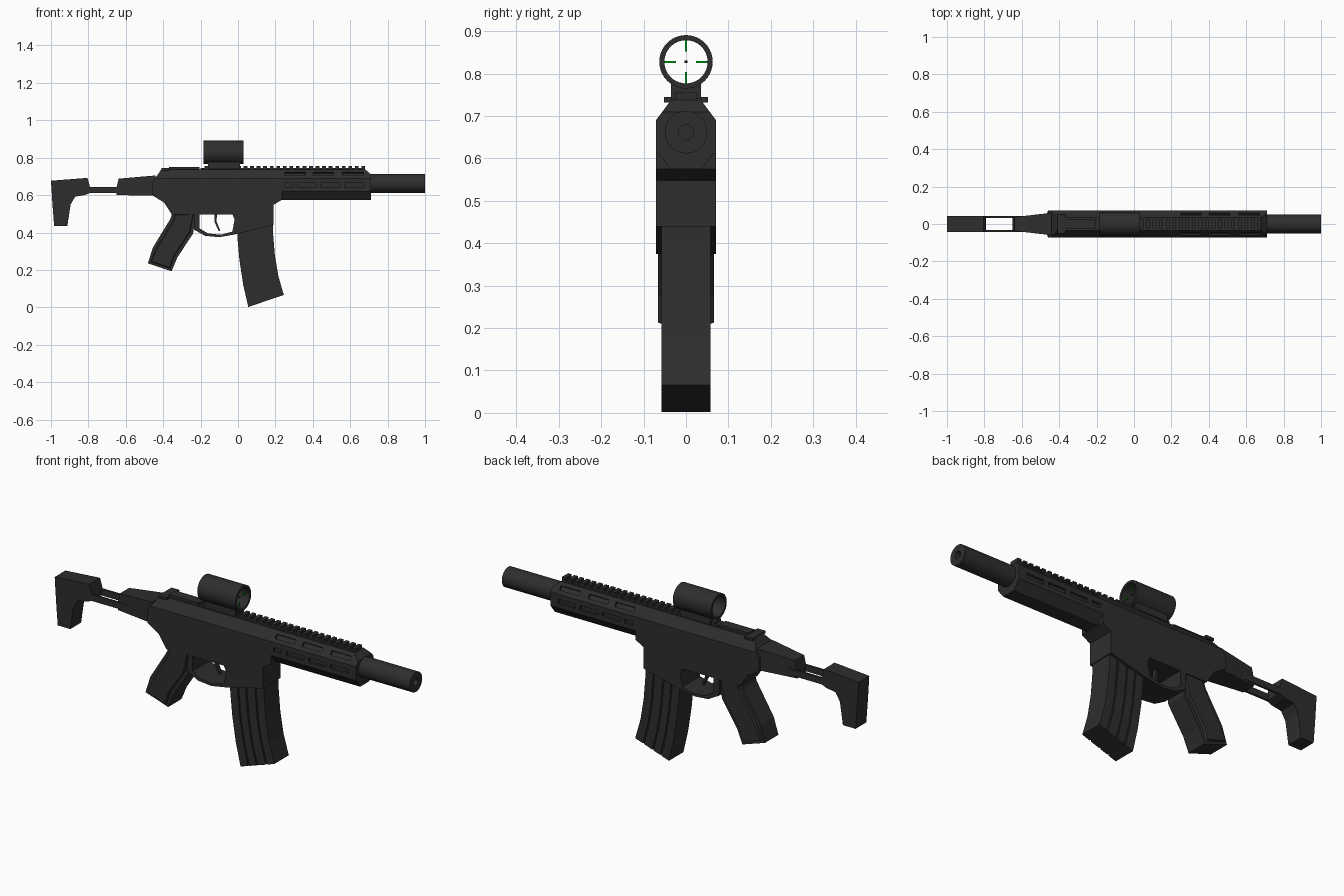
import bpy, bmesh, math
from mathutils import Matrix, Vector

if "Cube" in bpy.data.objects:
    bpy.data.objects.remove(bpy.data.objects["Cube"])


def material(name, rgb):
    m = bpy.data.materials.new(name)
    m.diffuse_color = (*rgb, 1)
    m.use_nodes = True
    m.node_tree.nodes["Principled BSDF"].inputs["Base Color"].default_value = m.diffuse_color
    return m


DARK = material("dark_metal", (0.027, 0.027, 0.027))
GREEN = material("sight_green", (0.0, 0.5, 0.01))
BLACK = material("dot_black", (0.008, 0.008, 0.008))


def finish(name, bm, mat=DARK):
    bmesh.ops.recalc_face_normals(bm, faces=bm.faces)
    me = bpy.data.meshes.new(name)
    bm.to_mesh(me)
    bm.free()
    me.materials.append(mat)
    ob = bpy.data.objects.new(name, me)
    bpy.context.collection.objects.link(ob)
    return ob


def add_prism(bm, pts, a, b, axis='y'):
    """Extrude a profile: (x, z) points along y, or (y, z) points along x."""
    place = (lambda p, t: (p[0], t, p[1])) if axis == 'y' else (lambda p, t: (t, p[0], p[1]))
    lo = [bm.verts.new(place(p, a)) for p in pts]
    hi = [bm.verts.new(place(p, b)) for p in pts]
    caps = [bm.faces.new(lo), bm.faces.new(hi)]
    n = len(pts)
    for i in range(n):
        j = (i + 1) % n
        bm.faces.new((lo[i], lo[j], hi[j], hi[i]))
    return caps


def prism(name, pts, a, b, axis='y', cuts=()):
    bm = bmesh.new()
    add_prism(bm, pts, a, b, axis)
    bmesh.ops.recalc_face_normals(bm, faces=bm.faces)
    for co, no in cuts:  # slice off sloped ends
        r = bmesh.ops.bisect_plane(bm, geom=bm.verts[:] + bm.edges[:] + bm.faces[:],
                                   plane_co=co, plane_no=no, clear_outer=True)
        bmesh.ops.holes_fill(bm, edges=[e for e in bm.edges if e.is_boundary])
    return finish(name, bm)


def add_box(bm, x, y, z, turn=None):
    """Box from (min, max) pairs, optionally turned about x through its centre."""
    c = Vector(((x[0] + x[1]) / 2, (y[0] + y[1]) / 2, (z[0] + z[1]) / 2))
    m = Matrix.Translation(c) @ Matrix.Rotation(turn or 0, 4, 'X') @ Matrix.Diagonal(
        (x[1] - x[0], y[1] - y[0], z[1] - z[0], 1))
    bmesh.ops.create_cube(bm, size=1, matrix=m)


def boxes(name, specs, mat=DARK):
    bm = bmesh.new()
    for s in specs:
        add_box(bm, *s)
    return finish(name, bm, mat)


def lathe(name, prof, zc, closed=False, steps=40):
    """Spin (x, radius) points about the x axis at height zc."""
    bm = bmesh.new()
    vs = [bm.verts.new((x, 0, zc + r)) for x, r in prof]
    es = [bm.edges.new(vs[i:i + 2]) for i in range(len(vs) - 1)]
    if closed:
        es.append(bm.edges.new((vs[-1], vs[0])))
    bmesh.ops.spin(bm, geom=vs + es, cent=(0, 0, zc), axis=(1, 0, 0),
                   angle=math.tau, steps=steps)
    bmesh.ops.remove_doubles(bm, verts=bm.verts, dist=1e-5)
    ob = finish(name, bm)
    bpy.context.view_layer.objects.active = ob
    ob.select_set(True)
    bpy.ops.object.shade_smooth_by_angle(angle=math.radians(35))
    ob.select_set(False)
    return ob


def carve(ob, cutter):
    mod = ob.modifiers.new("cut", 'BOOLEAN')
    mod.operation, mod.solver, mod.object = 'DIFFERENCE', 'EXACT', cutter
    bpy.context.view_layer.objects.active = ob
    bpy.ops.object.modifier_apply(modifier=mod.name)
    bpy.data.objects.remove(cutter)


W = 0.071  # half width of the body

# upper receiver with sloped rear
prism("upper_receiver", [(-W, .62), (W, .62), (W, .69), (.035, .738), (-.035, .738), (-W, .69)],
      -.46, .235, 'x', [((-.46, 0, .665), (-.08, 0, .055))])

# lower receiver with trigger opening
lower = prism("lower_receiver", [
    (-.46, .6), (-.395, .56), (-.353, .495), (-.235, .495), (-.235, .415), (-.175, .382),
    (-.1, .375), (-.005, .392), (.19, .44), (.19, .548), (.235, .575), (.235, .62), (-.46, .62)], -W, W)
carve(lower, prism("opening_cutter", [
    (-.205, .497), (-.03, .497), (-.018, .47), (-.03, .405), (-.09, .388), (-.16, .395), (-.205, .422)],
    -.1, .1))

# trigger
prism("trigger", [(-.125, .5), (-.112, .5), (-.115, .46), (-.095, .41), (-.103, .408), (-.125, .455)],
      -.01, .01)

# handguard with sloped nose and two rows of slots per side
guard = prism("handguard", [(-.036, .575), (.036, .575), (W, .62), (W, .69), (.035, .738),
                            (-.035, .738), (-W, .69), (-W, .62)],
              .235, .712, 'x', [((.712, 0, .71), (.03, 0, .035))])
slots = []
tilt = math.atan2(.037, .047)
for s in (-1, 1):
    for a, b in ((.25, .295), (.32, .42), (.445, .545), (.57, .67)):
        slots.append(((a, b), (s * W - .012, s * W + .012), (.642, .664)))
    for a, b in ((.25, .36), (.40, .51), (.56, .67)):
        slots.append(((a, b), (s * .053 - .012, s * .053 + .012), (.703, .725), s * tilt))
carve(guard, boxes("slot_cutter", slots))

# suppressor with bore
lathe("suppressor", [(.70, 0), (.70, .05), (1, .05), (1, .018), (.9, .018), (.9, 0)], .662)

# toothed top rail
boxes("top_rail", [((-.2, .68), (-.025, .025), (.735, .745))] +
      [((x, x + .02), (-.025, .025), (.744, .756)) for x in [-.18 + .035 * i for i in range(25)]])

# charging handle
boxes("charging_handle", [((-.41, -.365), (-.052, .052), (.732, .745)),
                          ((-.37, -.205), (-.025, .025), (.735, .751))])

# sight tube, mount and crosshair
SZ = .828
lathe("sight_tube", [(-.185, .063), (.03, .063), (.03, .051), (-.185, .051)], SZ, True)
prism("sight_mount", [(-.035, .742), (.035, .742), (.035, .782), (.02, .774), (-.02, .774), (-.035, .782)],
      -.16, .01, 'x')
X = (.006, .011)
boxes("sight_crosshair",
      [(X, sorted((s * .024, s * .052)), (SZ - .0025, SZ + .0025)) for s in (-1, 1)] +
      [(X, (-.002, .002), sorted((SZ + s * .024, SZ + s * .052))) for s in (-1, 1)], GREEN)
boxes("sight_dot", [(X, (-.003, .003), (SZ - .003, SZ + .003))], BLACK)

# grip with raised side panels
bm = bmesh.new()
caps = add_prism(bm, [(-.35, .51), (-.36, .475), (-.455, .32), (-.482, .235), (-.355, .193),
                      (-.325, .265), (-.24, .395), (-.225, .51)], -.054, .054)
bmesh.ops.recalc_face_normals(bm, faces=bm.faces)
bmesh.ops.inset_individual(bm, faces=caps, thickness=.018, depth=0)
bmesh.ops.inset_individual(bm, faces=caps, thickness=.004, depth=.012)
finish("grip", bm)

# curved magazine: a core with raised ribs running along it
REAR = [(-.005, .46), (-.003, .37), (.008, .25), (.028, .12), (.055, .002)]
FRONT = [(.185, .48), (.187, .40), (.197, .28), (.215, .17), (.245, .066)]


def band(u0, u1):
    mix = lambda u: [tuple(Vector(p).lerp(Vector(q), u)) for p, q in zip(REAR, FRONT)]
    return mix(u0) + mix(u1)[::-1]


prism("magazine", band(0, 1), -.052, .052)
bm = bmesh.new()
for u0, u1 in ((0, .22), (.26, .46), (.50, .74), (.78, 1)):
    add_prism(bm, band(u0, u1), -.058, .058)
finish("magazine_ribs", bm)

# tapered rear block
bm = bmesh.new()
ends = []
for x, h, z0, z1 in ((-.65, .036, .6, .64), (-.638, .037, .6, .688), (-.44, .06, .597, .705)):
    ends.append([bm.verts.new((x, y, z)) for y, z in ((-h, z0), (h, z0), (h, z1), (-h, z1))])
bm.faces.new(ends[0])
bm.faces.new(ends[-1])
for a, b in zip(ends, ends[1:]):
    for i in range(4):
        bm.faces.new((a[i], a[i - 1], b[i - 1], b[i]))
finish("rear_block", bm)

# stock rods and shoulder stock
boxes("stock_rods", [((-.81, -.56), sorted((s * .032, s * .043)), (.611, .643)) for s in (-1, 1)])
prism("shoulder_stock", [(-1, .677), (-.805, .692), (-.79, .64), (-.79, .612), (-.82, .6), (-.87, .592),
                         (-.895, .55), (-.912, .436), (-.983, .436), (-.992, .55)], -.043, .043)
